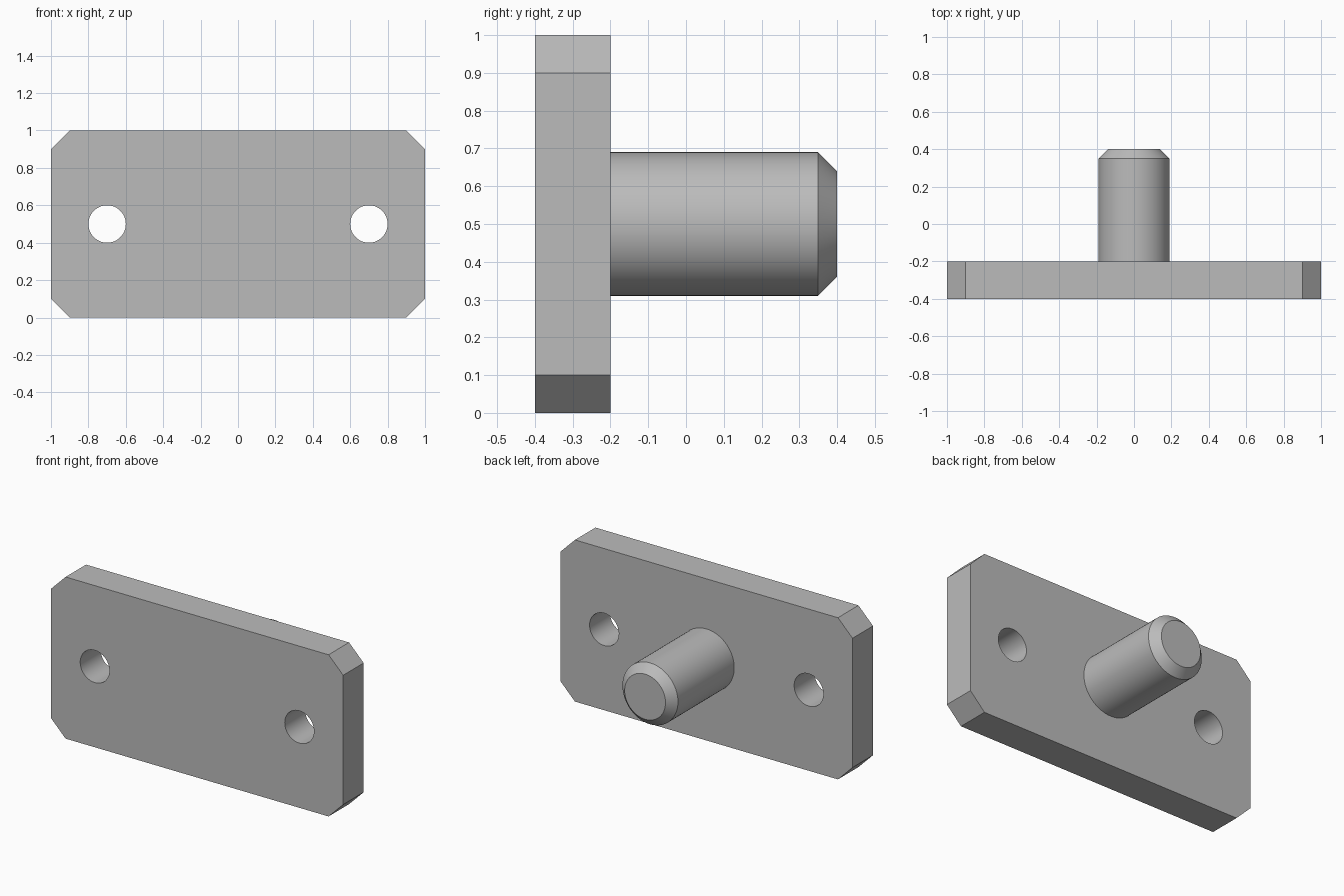
import bpy, bmesh, math
from mathutils import Matrix

if "Cube" in bpy.data.objects:
    bpy.data.objects.remove(bpy.data.objects["Cube"], do_unlink=True)

FRONT, BACK, TIP = -0.4, -0.2, 0.4   # y of plate front, plate back, pin end
MID_Z = 0.5

steel = bpy.data.materials.new("grey_steel")
steel.use_nodes = True
colour = (0.5, 0.5, 0.5, 1)
steel.diffuse_color = colour
steel.node_tree.nodes["Principled BSDF"].inputs["Base Color"].default_value = colour


def finish(bm, name):
    bmesh.ops.recalc_face_normals(bm, faces=bm.faces)
    mesh = bpy.data.meshes.new(name)
    bm.to_mesh(mesh)
    bm.free()
    mesh.materials.append(steel)
    obj = bpy.data.objects.new(name, mesh)
    bpy.context.collection.objects.link(obj)
    return obj


def select_only(obj):
    bpy.ops.object.select_all(action='DESELECT')
    obj.select_set(True)
    bpy.context.view_layer.objects.active = obj


def rod(bm, x, radius, y0, y1):
    """Cylinder lying along y at mid height."""
    place = Matrix.Translation((x, (y0 + y1) / 2, MID_Z)) @ Matrix.Rotation(-math.pi / 2, 4, 'X')
    bmesh.ops.create_cone(bm, cap_ends=True, segments=64, radius1=radius,
                          radius2=radius, depth=y1 - y0, matrix=place)


def chamfer(bm, edges, size):
    bmesh.ops.bevel(bm, geom=edges, offset=size, offset_type='OFFSET',
                    segments=1, profile=0.5, affect='EDGES')


# Plate: block with its four corners cut at 45 degrees
bm = bmesh.new()
bmesh.ops.create_cube(bm, size=1, matrix=Matrix.Translation((0, (FRONT + BACK) / 2, MID_Z))
                      @ Matrix.Diagonal((2, BACK - FRONT, 1, 1)))
corners = [e for e in bm.edges
           if abs(e.verts[0].co.y - e.verts[1].co.y) > 0.1]
chamfer(bm, corners, 0.1 * math.sqrt(0.5) * math.sqrt(2))
plate = finish(bm, "mounting_plate")

# Two through holes
bm = bmesh.new()
for x in (-0.7, 0.7):
    rod(bm, x, 0.1, FRONT - 0.1, BACK + 0.1)
cutter = finish(bm, "hole_cutter")
cutter.hide_render = True
cut = plate.modifiers.new("holes", 'BOOLEAN')
cut.operation = 'DIFFERENCE'
cut.solver = 'EXACT'
cut.object = cutter
select_only(plate)
bpy.ops.object.modifier_apply(modifier=cut.name)
bpy.data.objects.remove(cutter, do_unlink=True)

# Pin with a chamfered end, open where it meets the plate
bm = bmesh.new()
rod(bm, 0, 0.19, BACK, TIP)
rim = [e for e in bm.edges if all(v.co.y > TIP - 0.01 for v in e.verts)]
chamfer(bm, rim, 0.05)
base = [f for f in bm.faces if all(v.co.y < BACK + 0.01 for v in f.verts)]
bmesh.ops.delete(bm, geom=base, context='FACES_ONLY')
pin = finish(bm, "pin")

for obj in (plate, pin):
    select_only(obj)
    bpy.ops.object.shade_smooth_by_angle(angle=math.radians(30))
